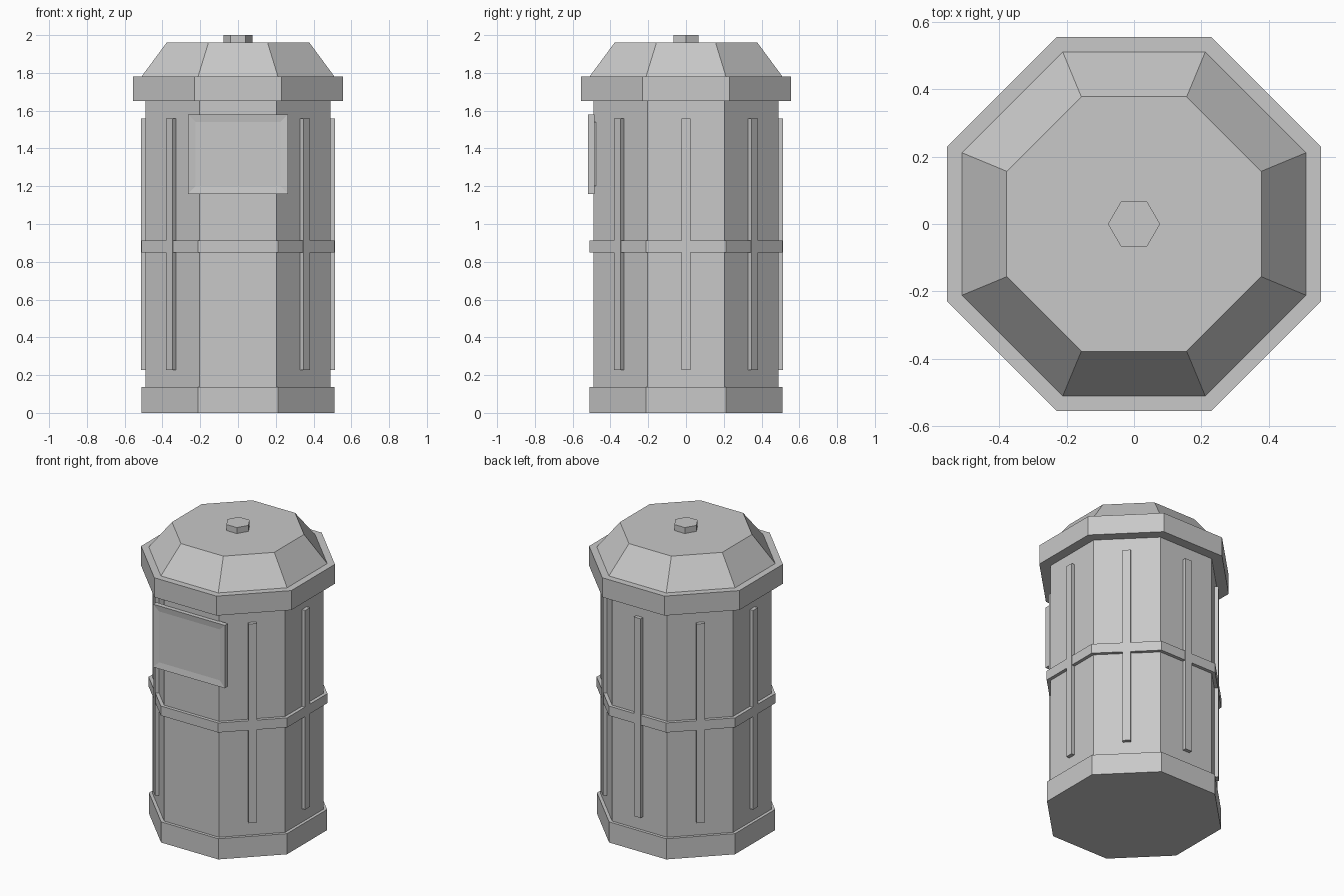
import bpy, bmesh, math
from mathutils import Matrix

if "Cube" in bpy.data.objects:
    bpy.data.objects.remove(bpy.data.objects["Cube"])

grey = bpy.data.materials.new("plain_grey")
grey.diffuse_color = (0.58, 0.58, 0.58, 1)
grey.use_nodes = True
grey.node_tree.nodes["Principled BSDF"].inputs["Base Color"].default_value = grey.diffuse_color


def finish(name, bm):
    bmesh.ops.recalc_face_normals(bm, faces=bm.faces[:])
    mesh = bpy.data.meshes.new(name)
    bm.to_mesh(mesh)
    bm.free()
    mesh.materials.append(grey)
    ob = bpy.data.objects.new(name, mesh)
    bpy.context.collection.objects.link(ob)
    return ob


def prism(name, sides, a0, a1, z0, z1, turn):
    """Closed prism or frustum; a0 and a1 are distances from axis to flat side."""
    bm = bmesh.new()
    rings = []
    for a, z in ((a0, z0), (a1, z1)):
        r = a / math.cos(math.pi / sides)
        rings.append([bm.verts.new((r * math.cos(turn + 2 * math.pi * i / sides),
                                    r * math.sin(turn + 2 * math.pi * i / sides), z))
                      for i in range(sides)])
    low, top = rings
    bm.faces.new(low[::-1])
    bm.faces.new(top)
    for i in range(sides):
        j = (i + 1) % sides
        bm.faces.new((low[i], low[j], top[j], top[i]))
    return finish(name, bm)


def add_box(bm, x0, x1, y0, y1, z0, z1, turn=0):
    m = (Matrix.Rotation(turn, 4, 'Z')
         @ Matrix.Translation(((x0 + x1) / 2, (y0 + y1) / 2, (z0 + z1) / 2))
         @ Matrix.Diagonal((x1 - x0, y1 - y0, z1 - z0, 1)))
    bmesh.ops.create_cube(bm, size=1, matrix=m)


# Octagonal stack: base, body, middle band, rim, sloped lid
T = math.pi / 8
prism("base", 8, 0.51, 0.51, 0.0, 0.138, T)
prism("body", 8, 0.49, 0.49, 0.138, 1.65, T)
prism("middle_band", 8, 0.512, 0.512, 0.848, 0.912, T)
prism("rim", 8, 0.555, 0.555, 1.65, 1.78, T)
prism("lid", 8, 0.511, 0.378, 1.78, 1.96, T)

# Hexagonal knob with corners along x
prism("lid_knob", 6, 0.067, 0.067, 1.96, 2.0, 0)

# Vertical ribs on every face but the front
for i in range(1, 8):
    bm = bmesh.new()
    add_box(bm, -0.025, 0.025, -0.514, -0.48, 0.228, 1.558, i * math.pi / 4)
    finish(f"rib_{i}", bm)

# Front panel: a raised frame around a slightly recessed plate
bm = bmesh.new()
add_box(bm, -0.265, 0.265, -0.518, -0.485, 1.16, 1.58)
front = min(bm.faces, key=lambda f: f.calc_center_median().y)
bmesh.ops.inset_region(bm, faces=[front], thickness=0.041, use_even_offset=True)
bmesh.ops.translate(bm, verts=front.verts[:], vec=(0, 0.006, 0))
# straighten the recess to the plate height
for v in front.verts:
    v.co.z = 1.54 if v.co.z > 1.37 else 1.2
finish("panel_frame", bm)
bm = bmesh.new()
add_box(bm, -0.224, 0.224, -0.505, -0.476, 1.2, 1.54)
finish("panel_back_plate", bm)
